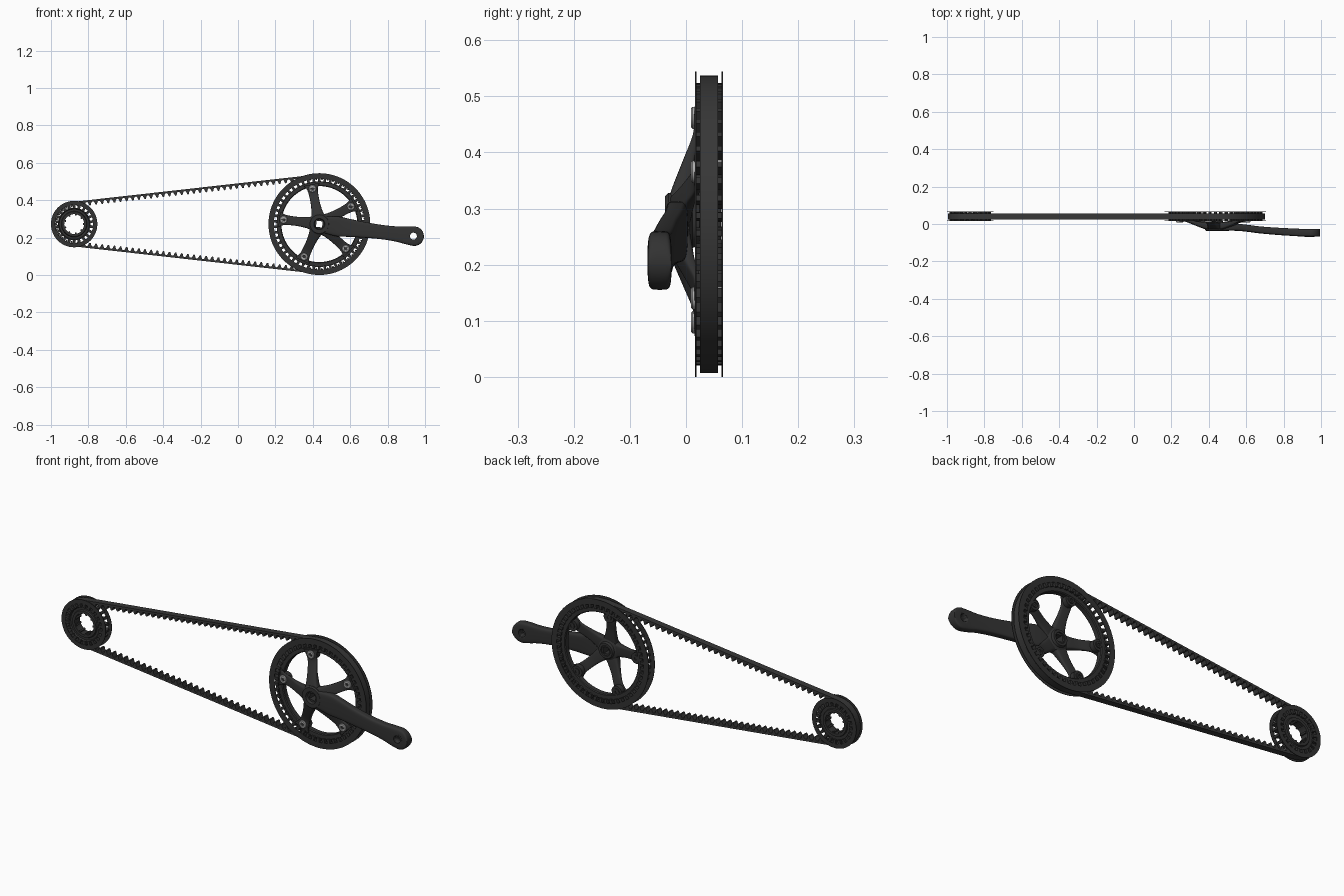
import bpy, bmesh
from math import sin, cos, pi, asin, sqrt, radians, copysign
from mathutils import Vector

cube = bpy.data.objects.get("Cube")
if cube:
    bpy.data.objects.remove(cube, do_unlink=True)


def material(name, value):
    m = bpy.data.materials.new(name)
    m.use_nodes = True
    col = (value, value, value, 1)
    m.diffuse_color = col
    b = m.node_tree.nodes["Principled BSDF"]
    b.inputs["Base Color"].default_value = col
    b.inputs["Roughness"].default_value = 0.6
    return m


BLACK = material("black metal", 0.032)
RUBBER = material("belt rubber", 0.038)
SILVER = material("silver bolt", 0.42)

# Shared layout: two wheel axes along y
Z = 0.272
BIG, SMALL = Vector((0.435, 0, Z)), Vector((-0.876, 0, Z))
BIG_PITCH, SMALL_PITCH = 0.261, 0.1148
BIG_TEETH, SMALL_TEETH = 50, 22
BELT_TEETH = 116


def polar(c, r, a, y, side=0.0):
    """Point at radius r and angle a about an axis, shifted sideways."""
    return c + Vector((r * cos(a) - side * sin(a), y, r * sin(a) + side * cos(a)))


def skin(bm, rings, closed):
    """Join successive rings of points with quads, capping open ends."""
    vs = [[bm.verts.new(p) for p in ring] for ring in rings]
    n = len(vs[0])
    pairs = list(zip(vs, vs[1:])) + ([(vs[-1], vs[0])] if closed else [])
    for a, b in pairs:
        for i in range(n):
            j = (i + 1) % n
            bm.faces.new((a[i], a[j], b[j], b[i]))
    if not closed:
        bm.faces.new(vs[0])
        bm.faces.new(vs[-1])


def finish(bm, name, mat, angle=35):
    bmesh.ops.recalc_face_normals(bm, faces=bm.faces)
    me = bpy.data.meshes.new(name)
    bm.to_mesh(me)
    bm.free()
    me.materials.append(mat)
    ob = bpy.data.objects.new(name, me)
    bpy.context.collection.objects.link(ob)
    bpy.ops.object.select_all(action='DESELECT')
    ob.select_set(True)
    bpy.context.view_layer.objects.active = ob
    bpy.ops.object.shade_smooth_by_angle(angle=radians(angle))
    return ob


def lathe(name, c, profile, mat=BLACK, n=96, turn=0.0):
    """Revolve a closed (radius, y) profile about the axis at c."""
    bm = bmesh.new()
    skin(bm, [[polar(c, r, 2 * pi * k / n + turn, y) for r, y in profile]
              for k in range(n)], True)
    return finish(bm, name, mat)


def disc_ring(name, c, r0, r1, y0, y1, mat=BLACK, n=96):
    return lathe(name, c, [(r0, y0), (r1, y0), (r1, y1), (r0, y1)], mat, n)


def rod(name, c, r, y0, y1, n, turn=0.0):
    bm = bmesh.new()
    skin(bm, [[polar(c, r, 2 * pi * k / n + turn, y) for k in range(n)]
              for y in (y0, y1)], False)
    return finish(bm, name, BLACK)


def cut(ob, cutter):
    cutter.hide_render = True
    mod = ob.modifiers.new("hole", 'BOOLEAN')
    mod.operation, mod.object, mod.solver = 'DIFFERENCE', cutter, 'EXACT'
    bpy.context.view_layer.objects.active = ob
    bpy.ops.object.modifier_apply(modifier=mod.name)
    bpy.data.objects.remove(cutter, do_unlink=True)


def smooth_sections(keys, steps=4):
    """Catmull-Rom between key sections."""
    k = [Vector(s) for s in keys]
    k = [k[0]] + k + [k[-1]]
    out = []
    for a, b, c, d in zip(k, k[1:], k[2:], k[3:]):
        for i in range(steps):
            t = i / steps
            out.append(b + (c - a) * (t / 2) + (a * 2 - b * 5 + c * 4 - d) * (t * t / 2)
                       + (b * 3 - a - c * 3 + d) * (t ** 3 / 2))
    return out + [k[-1]]


def arm(name, a, sections, n=24, power=0.45):
    """Loft rounded sections (radius, half width, front y, back y) along angle a."""
    def soft(v):
        return copysign(abs(v) ** power, v) if abs(v) > 1e-6 else 0.0
    rings = []
    for r, hw, yf, yb in sections:
        rings.append([polar(BIG, r, a, (yf + yb) / 2 + (yb - yf) / 2 * soft(sin(t)),
                            hw * soft(cos(t)))
                      for t in (2 * pi * i / n for i in range(n))])
    bm = bmesh.new()
    skin(bm, rings, False)
    return finish(bm, name, BLACK, 45)


# Toothed wheel cage: two thin flanges joined by bars
def cage(prefix, c, teeth, r_bar, r_slot, r_out):
    for side, y in (("front", 0.016), ("back", 0.0635)):
        disc_ring(f"{prefix}_{side}_flange", c, r_slot, r_out, y, y + 0.0025)
    bm = bmesh.new()
    for k in range(teeth):
        a = 2 * pi * (k + 0.5) / teeth
        shape = ((r_bar, 0.008), (r_slot + 0.009, 0.0055),
                 (r_slot + 0.009, -0.0055), (r_bar, -0.008))
        skin(bm, [[polar(c, r, a, y, w) for r, w in shape] for y in (0.017, 0.065)], False)
    finish(bm, f"{prefix}_teeth", BLACK)


cage("chainwheel", BIG, BIG_TEETH, 0.224, 0.243, 0.272)
cage("rear_sprocket", SMALL, SMALL_TEETH, 0.083, 0.102, 0.124)

# Chainwheel rim
lathe("chainwheel_rim", BIG, [(0.203, 0.03), (0.207, 0.026), (0.229, 0.026),
                              (0.229, 0.056), (0.207, 0.056), (0.203, 0.052)])

# Rear sprocket body with a raised collar and a splined bore
lathe("sprocket_body", SMALL, [(0.053, 0.02), (0.066, 0.02), (0.069, 0.027), (0.08, 0.027),
                               (0.083, 0.022), (0.087, 0.022), (0.087, 0.056),
                               (0.069, 0.056), (0.066, 0.062), (0.053, 0.062)])
bm = bmesh.new()
for k in range(9):
    a = 2 * pi * k / 9
    shape = ((0.046, 0.004), (0.055, 0.006), (0.055, -0.006), (0.046, -0.004))
    skin(bm, [[polar(SMALL, r, a, y, w) for r, w in shape] for y in (0.022, 0.06)], False)
finish(bm, "sprocket_splines", BLACK)

# Belt: walk the loop round both wheels, starting at the far +x side
D = BIG.x - SMALL.x
LEAN = asin((BIG_PITCH - SMALL_PITCH) / D)
SPAN = D * cos(LEAN)
ARC_BIG = BIG_PITCH * (pi / 2 + LEAN)
ARC_SMALL = SMALL_PITCH * (pi / 2 - LEAN)
HALF = ARC_BIG + SPAN + ARC_SMALL


def belt_point(s, offset, y):
    if s > HALF:
        p = belt_point(2 * HALF - s, offset, y)
        return Vector((p.x, y, 2 * Z - p.z))
    if s < ARC_BIG:
        return polar(BIG, BIG_PITCH + offset, s / BIG_PITCH, y)
    a = pi / 2 + LEAN
    if s < ARC_BIG + SPAN:
        return polar(BIG, BIG_PITCH + offset, a, y, s - ARC_BIG)
    return polar(SMALL, SMALL_PITCH + offset, a + (s - ARC_BIG - SPAN) / SMALL_PITCH, y)


TOOTH = (1, 0.9, 0.3, 0, 0, 0, 0.3, 0.9)
rings = []
for i in range(BELT_TEETH * 8):
    s = 2 * HALF * i / (BELT_TEETH * 8)
    inner = -0.006 - 0.019 * TOOTH[i % 8]
    rings.append([belt_point(s, o, y) for o, y in
                  ((0.004, 0.025), (0.004, 0.057), (inner, 0.057), (inner, 0.025))])
bm = bmesh.new()
skin(bm, rings, True)
finish(bm, "belt", RUBBER)

# Spider arms, rim tabs and bolts
SPIDER = smooth_sections([(0.035, 0.04, -0.032, 0.006), (0.06, 0.031, -0.026, 0.010),
                          (0.11, 0.025, -0.007, 0.016), (0.16, 0.025, 0.012, 0.026),
                          (0.19, 0.029, 0.014, 0.027), (0.216, 0.042, 0.016, 0.028)])
for k in range(5):
    a = radians(101 + 72 * k)
    arm(f"spider_arm_{k + 1}", a, SPIDER)
    seat = polar(BIG, 0.193, a, 0)
    rod(f"rim_tab_{k + 1}", seat, 0.028, 0.026, 0.05, 32)
    lathe(f"bolt_{k + 1}", seat, [(0.001, 0.014), (0.009, 0.014), (0.010, 0.009),
                                  (0.017, 0.009), (0.020, 0.012), (0.020, 0.02),
                                  (0.001, 0.02)], SILVER, 24)
    rod(f"bolt_socket_{k + 1}", seat, 0.008, 0.012, 0.0135, 6)
    disc_ring(f"bolt_nut_{k + 1}", seat, 0.007, 0.016, 0.048, 0.055, n=24)

# Hub with a counterbore and a square axle hole
CRANK = radians(-7.3)
hub = lathe("hub", BIG, [(0.026, -0.024), (0.03, -0.037), (0.05, -0.037), (0.056, -0.031),
                         (0.056, 0.006), (0.042, 0.012), (0.038, 0.024), (0.026, 0.024)], n=64)
core = rod("hub_core", BIG, 0.029, -0.024, 0.018, 48)
cut(core, rod("axle_hole", BIG, 0.023, -0.1, 0.1, 4, CRANK + pi / 4))

# Crank arm with a round end and a pedal hole
PEDAL, END_R = 0.511, 0.052
body = smooth_sections([(0.035, 0.045, -0.037, 0.004), (0.10, 0.053, -0.036, 0.002),
                        (0.16, 0.048, -0.040, -0.003), (0.24, 0.042, -0.050, -0.013),
                        (0.34, 0.038, -0.059, -0.020), (0.42, 0.041, -0.064, -0.024),
                        (0.47, 0.048, -0.067, -0.026), (PEDAL, END_R, -0.068, -0.026)])
for k in range(1, 9):
    t = pi / 2 * k / 8.15
    body.append((PEDAL + END_R * sin(t), END_R * cos(t), -0.068, -0.026))
crank = arm("crank_arm", CRANK, body, 32, 0.4)
pedal_axis = polar(BIG, PEDAL - 0.004, CRANK, 0)
cut(crank, rod("pedal_hole", pedal_axis, 0.019, -0.1, 0.05, 32))
disc_ring("pedal_hole_rim", pedal_axis, 0.0185, 0.027, -0.069, -0.06, n=32)
